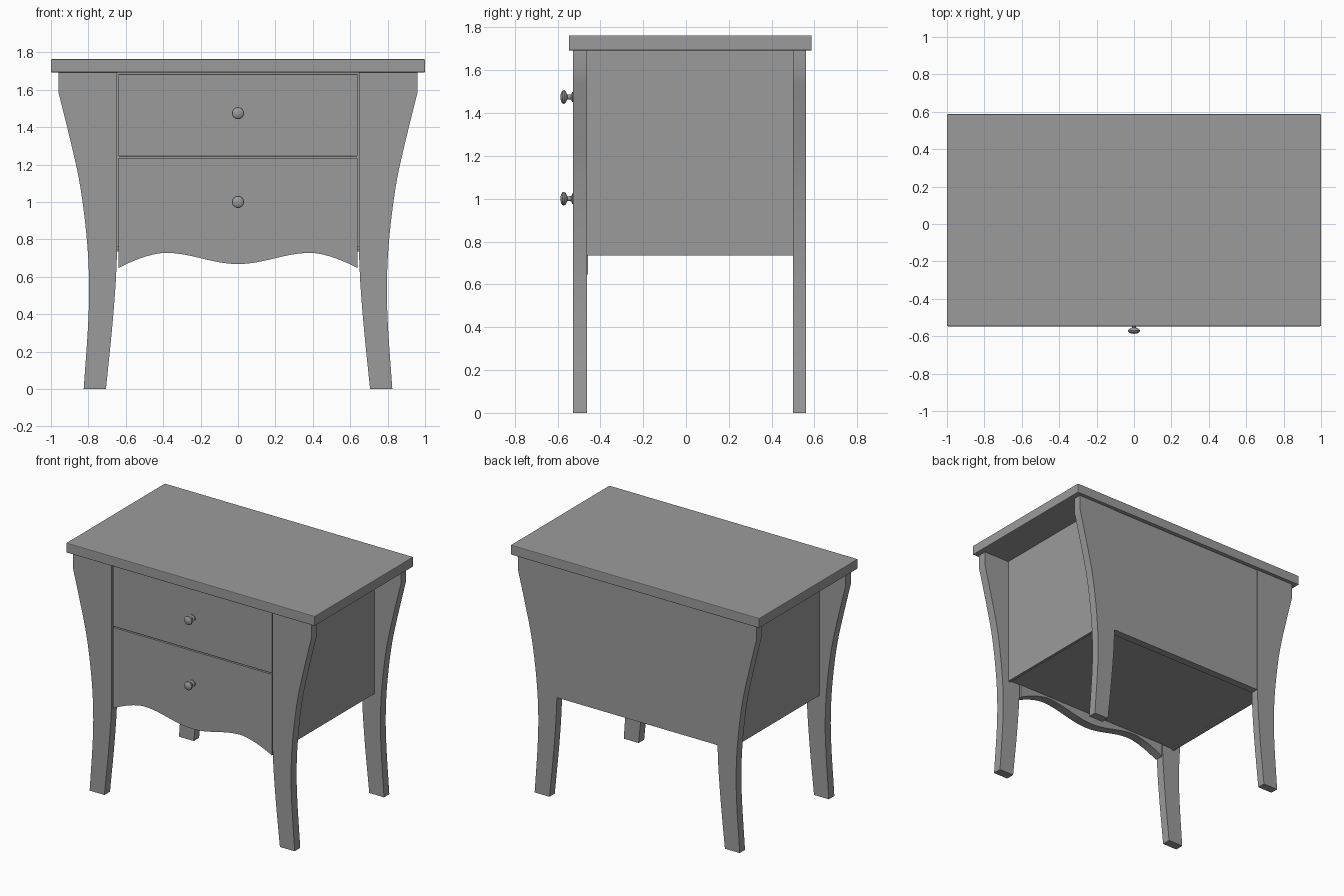
import bpy, bmesh, math
from mathutils import Vector, Matrix

cube = bpy.data.objects.get("Cube")
if cube:
    bpy.data.objects.remove(cube, do_unlink=True)

grey = bpy.data.materials.new("plain grey")
grey.use_nodes = True
grey.diffuse_color = (0.33, 0.33, 0.33, 1)
grey.node_tree.nodes["Principled BSDF"].inputs["Base Color"].default_value = (0.33, 0.33, 0.33, 1)


def finish(name, bm, smooth=False, bevel=0):
    bmesh.ops.recalc_face_normals(bm, faces=bm.faces)
    mesh = bpy.data.meshes.new(name)
    bm.to_mesh(mesh)
    bm.free()
    mesh.materials.append(grey)
    obj = bpy.data.objects.new(name, mesh)
    bpy.context.collection.objects.link(obj)
    if bevel:
        mod = obj.modifiers.new("Bevel", "BEVEL")
        mod.width = bevel
        mod.segments = 2
    if smooth:
        bpy.ops.object.select_all(action="DESELECT")
        obj.select_set(True)
        bpy.context.view_layer.objects.active = obj
        bpy.ops.object.shade_smooth_by_angle(angle=math.radians(30))
    return obj


def box(name, low, high, bevel=0):
    bm = bmesh.new()
    low, high = Vector(low), Vector(high)
    bmesh.ops.create_cube(bm, size=1)
    for v in bm.verts:
        v.co = Vector((l + h) / 2 + c * (h - l) for l, h, c in zip(low, high, v.co))
    return finish(name, bm, bevel=bevel)


def prism(name, outline, back, front, bevel=0):
    """Extrude an x-z outline along y."""
    bm = bmesh.new()
    face = bm.faces.new([bm.verts.new((x, front, z)) for x, z in outline])
    made = bmesh.ops.extrude_face_region(bm, geom=[face])["geom"]
    moved = [g for g in made if isinstance(g, bmesh.types.BMVert)]
    bmesh.ops.translate(bm, verts=moved, vec=(0, back - front, 0))
    return finish(name, bm, smooth=True, bevel=bevel)


def spline(points, steps=5):
    """Smooth curve through the points."""
    pts = [Vector(p) for p in points]
    pts = [2 * pts[0] - pts[1]] + pts + [2 * pts[-1] - pts[-2]]
    out = []
    for a, b, c, d in zip(pts, pts[1:], pts[2:], pts[3:]):
        for i in range(steps):
            t = i / steps
            out.append(0.5 * (2 * b + (c - a) * t + (2 * a - 5 * b + 4 * c - d) * t ** 2
                              + (3 * b - a - 3 * c + d) * t ** 3))
    return [tuple(p) for p in out] + [tuple(pts[-2])]


# Tabletop
box("tabletop", (-1, -0.547, 1.692), (1, 0.587, 1.763), bevel=0.005)

# Curved legs
outer = spline([(0.96, 1.585), (0.91, 1.385), (0.85, 1.12), (0.813, 0.85),
                (0.797, 0.61), (0.80, 0.37), (0.825, 0)])
inner = spline([(0.706, 0), (0.674, 0.315), (0.655, 0.55), (0.647, 0.72)])
leg = [(0.96, 1.692)] + outer + inner + [(0.647, 1.692)]
for side, sign in (("left", 1), ("right", -1)):
    outline = [(sign * x, z) for x, z in leg]
    prism("front_leg_" + side, outline, -0.463, -0.527)
    prism("back_leg_" + side, outline, 0.561, 0.50)
    # Side panels
    xs = sorted((sign * 0.73, sign * 0.75))
    box("side_panel_" + side, (xs[0], -0.463, 0.735), (xs[1], 0.50, 1.692))

# Back and bottom panels
box("back_panel", (-0.647, 0.50, 0.735), (0.647, 0.557, 1.692))
box("bottom_panel", (-0.73, -0.463, 0.743), (0.73, 0.50, 0.765))

# Drawer fronts, the lower one with a scalloped edge
HALF, CREST = 0.639, 0.39


def scallop(x):
    x = abs(x)
    if x < CREST:
        return 0.698 - 0.03 * math.cos(math.pi * x / CREST)
    return 0.728 - 0.081 * ((x - CREST) / (HALF - CREST)) ** 1.6


box("upper_drawer", (-HALF, -0.524, 1.244), (HALF, -0.458, 1.683), bevel=0.002)
edge = [HALF * i / 24 for i in range(-24, 25)]
lower = [(x, scallop(x)) for x in edge] + [(HALF, 1.236), (-HALF, 1.236)]
prism("lower_drawer", lower, -0.458, -0.524)

# Turned knobs: radius and distance out from the drawer
knob = [(0, 0), (0.024, 0), (0.024, 0.007), (0.012, 0.012), (0.011, 0.03),
        (0.026, 0.037), (0.032, 0.045), (0.03, 0.053), (0.019, 0.06), (0, 0.063)]
for name, height in (("upper_knob", 1.475), ("lower_knob", 1.0)):
    bm = bmesh.new()
    verts = [bm.verts.new((r, -0.524 - d, height)) for r, d in knob]
    edges = [bm.edges.new(pair) for pair in zip(verts, verts[1:])]
    bmesh.ops.spin(bm, geom=verts + edges, cent=(0, 0, height), axis=(0, 1, 0),
                   angle=math.tau, steps=24)
    bmesh.ops.remove_doubles(bm, verts=bm.verts, dist=0.0001)
    finish(name, bm, smooth=True)
